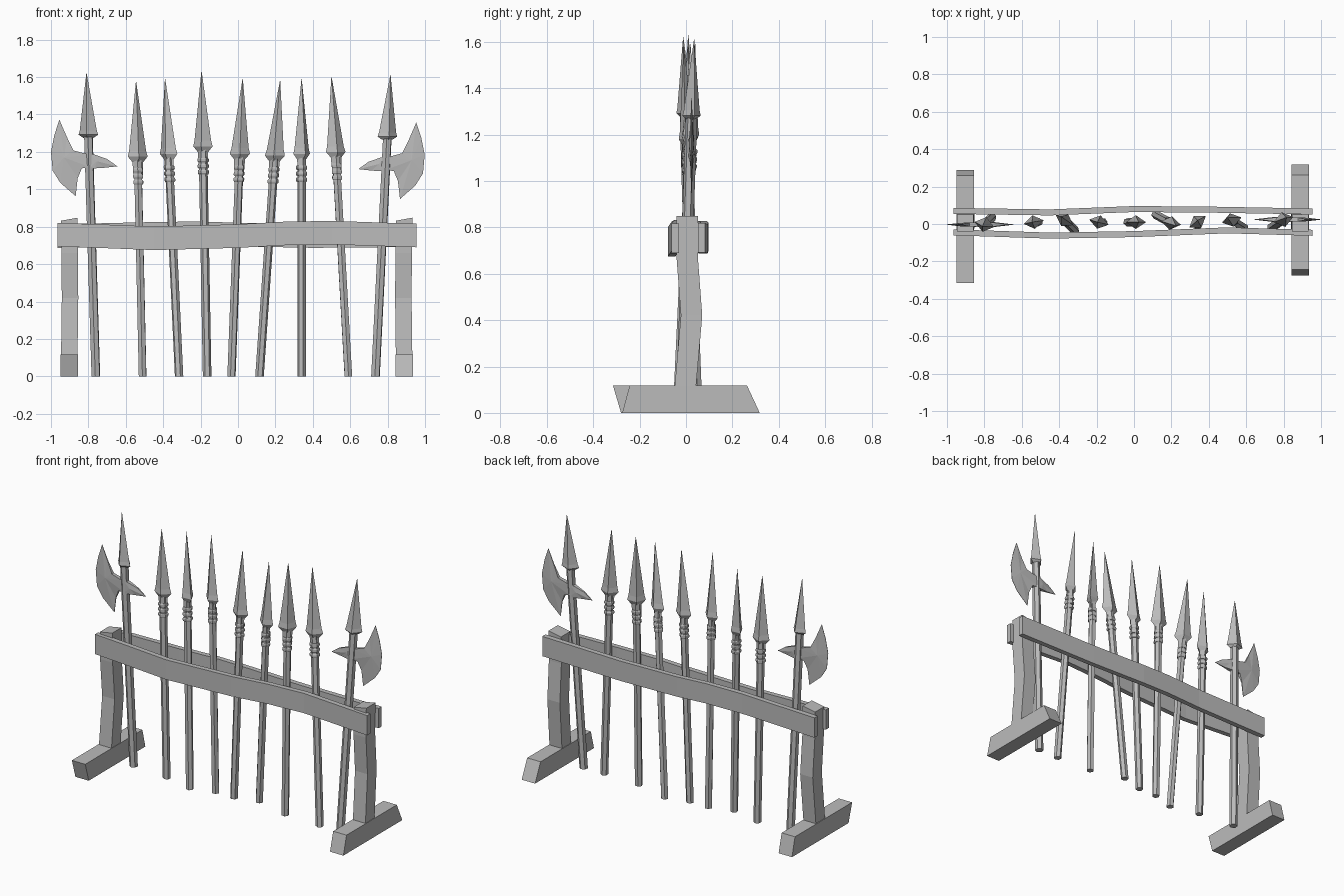
import bpy, bmesh
from math import cos, sin, tau, radians
from mathutils import Vector

cube = bpy.data.objects.get("Cube")
if cube:
    bpy.data.objects.remove(cube, do_unlink=True)

grey = bpy.data.materials.new("plain_grey")
grey.use_nodes = True
GREY = (0.5, 0.5, 0.5, 1)
grey.diffuse_color = GREY
grey.node_tree.nodes["Principled BSDF"].inputs["Base Color"].default_value = GREY


def finish(name, bm):
    bmesh.ops.recalc_face_normals(bm, faces=bm.faces)
    mesh = bpy.data.meshes.new(name)
    bm.to_mesh(mesh)
    bm.free()
    mesh.materials.append(grey)
    obj = bpy.data.objects.new(name, mesh)
    bpy.context.collection.objects.link(obj)
    return obj


def loft(name, rings):
    """Skin a row of equal point rings and cap both ends."""
    bm = bmesh.new()
    loops = [[bm.verts.new(p) for p in ring] for ring in rings]
    n = len(loops[0])
    for a, b in zip(loops, loops[1:]):
        for i in range(n):
            j = (i + 1) % n
            bm.faces.new((a[i], a[j], b[j], b[i]))
    bm.faces.new(loops[0])
    bm.faces.new(loops[-1])
    return finish(name, bm)


def turned(name, foot, tip, profile, sides, turn=0, squash=1):
    """Polygonal rod following the line foot-tip; profile holds (z, radius)."""
    foot, tip = Vector(foot), Vector(tip)
    rings = []
    for z, r in profile:
        c = foot.lerp(tip, z / tip.z)
        ring = []
        for i in range(sides):
            a = tau * i / sides
            x, y = r * cos(a), r * sin(a) * squash
            ring.append((c.x + x * cos(turn) - y * sin(turn),
                         c.y + x * sin(turn) + y * cos(turn), c.z))
        rings.append(ring)
    return loft(name, rings)


# Sled feet: (centre x, bottom y range, top y range)
for side, x, b0, b1, t0, t1 in (("right", -0.903, -0.28, 0.29, -0.315, 0.26),
                                ("left", 0.888, -0.275, 0.318, -0.243, 0.263)):
    section = ((b0, 0), (b1, 0), (t1, 0.118), (t0, 0.118))
    loft(side + "_foot", [[(x + dx, y, z) for y, z in section] for dx in (-0.047, 0.047)])

# Bowed posts: (z, x shift, centre y)
BOW = ((0.11, 0, -0.003), (0.42, 0.004, 0.024), (0.66, 0.002, 0.006), (0.84, 0, 0.006))
for side, x, lean in (("right", -0.902, 1), ("left", 0.888, -1)):
    rings = []
    for z, dx, y in BOW:
        top = 0.008 if z > 0.8 else 0
        rings.append([(x + lean * dx + sx * 0.044, y + sy * 0.046, z + top * sx)
                      for sx, sy in ((-1, -1), (1, -1), (1, 1), (-1, 1))])
    loft(side + "_post", rings)

# Wavy rails: (x, centre y, centre z)
RAILS = {
    "front_rail": ((-0.965, -0.045, 0.757), (-0.75, -0.052, 0.75), (-0.45, -0.062, 0.738),
                   (0, -0.054, 0.75), (0.25, -0.044, 0.764), (0.5, -0.034, 0.768),
                   (0.955, -0.047, 0.753)),
    "back_rail": ((-0.965, 0.07, 0.75), (-0.45, 0.062, 0.762), (-0.2, 0.072, 0.765),
                  (0, 0.08, 0.758), (0.4, 0.077, 0.75), (0.955, 0.067, 0.755)),
}
for name, path in RAILS.items():
    loft(name, [[(x, y + sy * 0.016, z + sz * 0.063)
                 for sy, sz in ((-1, -1), (1, -1), (1, 1), (-1, 1))] for x, y, z in path])

# Spears: (foot x, foot y, tip x, tip y, tip z, yaw in degrees)
SPEARS = ((-0.51, 0.01, -0.545, 0.01, 1.575, 10), (-0.315, -0.035, -0.39, 0.04, 1.59, -30),
          (-0.165, 0.01, -0.195, 0.01, 1.63, -15), (-0.035, 0.01, 0.025, 0.01, 1.59, 0),
          (0.115, 0.05, 0.225, -0.01, 1.58, -10), (0.34, -0.01, 0.34, 0.02, 1.59, 35),
          (0.59, -0.02, 0.5, 0.035, 1.6, 15))
for i, (fx, fy, tx, ty, h, yaw) in enumerate(SPEARS, 1):
    foot, tip, turn = (fx, fy, 0), (tx, ty, h), radians(yaw)
    base = h - 0.4
    turned(f"spear_shaft_{i}", foot, tip, ((0, 0.023), (base, 0.023)), 6, turn + 0.3)
    turned(f"spear_head_{i}", foot, tip,
           ((base - 0.1, 0.026), (base - 0.03, 0.029), (base, 0.054),
            (base + 0.03, 0.046), (h, 0.001)), 4, turn, 0.68)
    for k in range(3):
        z = base - 0.15 + k * 0.032
        turned(f"spear_binding_{i}_{k + 1}", foot, tip,
               ((z, 0.026), (z + 0.006, 0.03), (z + 0.018, 0.03), (z + 0.024, 0.026)),
               6, turn + 0.3)

# Axe blade and spike outlines, outward x from the shaft, z, half thickness
BLADE = ((0.0, 0.035, 0.014), (0.085, 0.058, 0.01), (0.12, 0.13, 0.003), (0.16, 0.222, 0.001),
         (0.187, 0.14, 0.001), (0.205, 0.05, 0.001), (0.196, -0.05, 0.001),
         (0.155, -0.115, 0.001), (0.073, -0.187, 0.001), (0.062, -0.09, 0.003),
         (0.04, -0.038, 0.01), (0.0, -0.03, 0.014))
SPIKE = ((0.0, 0.04, 0.014), (-0.03, 0.035, 0.012), (-0.095, 0.012, 0.004),
         (-0.15, -0.027, 0.001), (-0.08, -0.035, 0.004), (-0.03, -0.038, 0.012),
         (0.0, -0.038, 0.014))


def plate(name, outline, hub, origin, out):
    """Flat piece swelling towards a hub point, closed by a thin rim."""
    bm = bmesh.new()
    ox, oy, oz = origin
    sheets = []
    for s in (-1, 1):
        rim = [bm.verts.new((ox + out * x, oy + s * t, oz + z)) for x, z, t in outline]
        mid = bm.verts.new((ox + out * hub[0], oy + s * hub[2], oz + hub[1]))
        for a, b in zip(rim, rim[1:] + rim[:1]):
            bm.faces.new((a, b, mid))
        sheets.append(rim)
    n = len(outline)
    for i in range(n):
        j = (i + 1) % n
        bm.faces.new((sheets[0][i], sheets[0][j], sheets[1][j], sheets[1][i]))
    return finish(name, bm)


# Halberds at both ends
for side, out, foot, tip, hub_at in (
        ("right", -1, (-0.76, 0.035, 0), (-0.81, -0.012, 1.62), (-0.795, -0.003, 1.15)),
        ("left", 1, (0.735, -0.02, 0), (0.815, 0.035, 1.61), (0.793, 0.024, 1.135))):
    h = tip[2]
    base = h - 0.32
    turned(side + "_halberd_shaft", foot, tip, ((0, 0.025), (base, 0.025)), 6, 0.4)
    turned(side + "_halberd_head", foot, tip,
           ((base - 0.025, 0.028), (base - 0.008, 0.054), (base + 0.015, 0.047), (h, 0.001)),
           4, 0.25 * out, 0.75)
    plate(side + "_halberd_blade", BLADE, (0.135, 0.02, 0.009), hub_at, out)
    plate(side + "_halberd_spike", SPIKE, (-0.04, 0, 0.014), hub_at, out)
